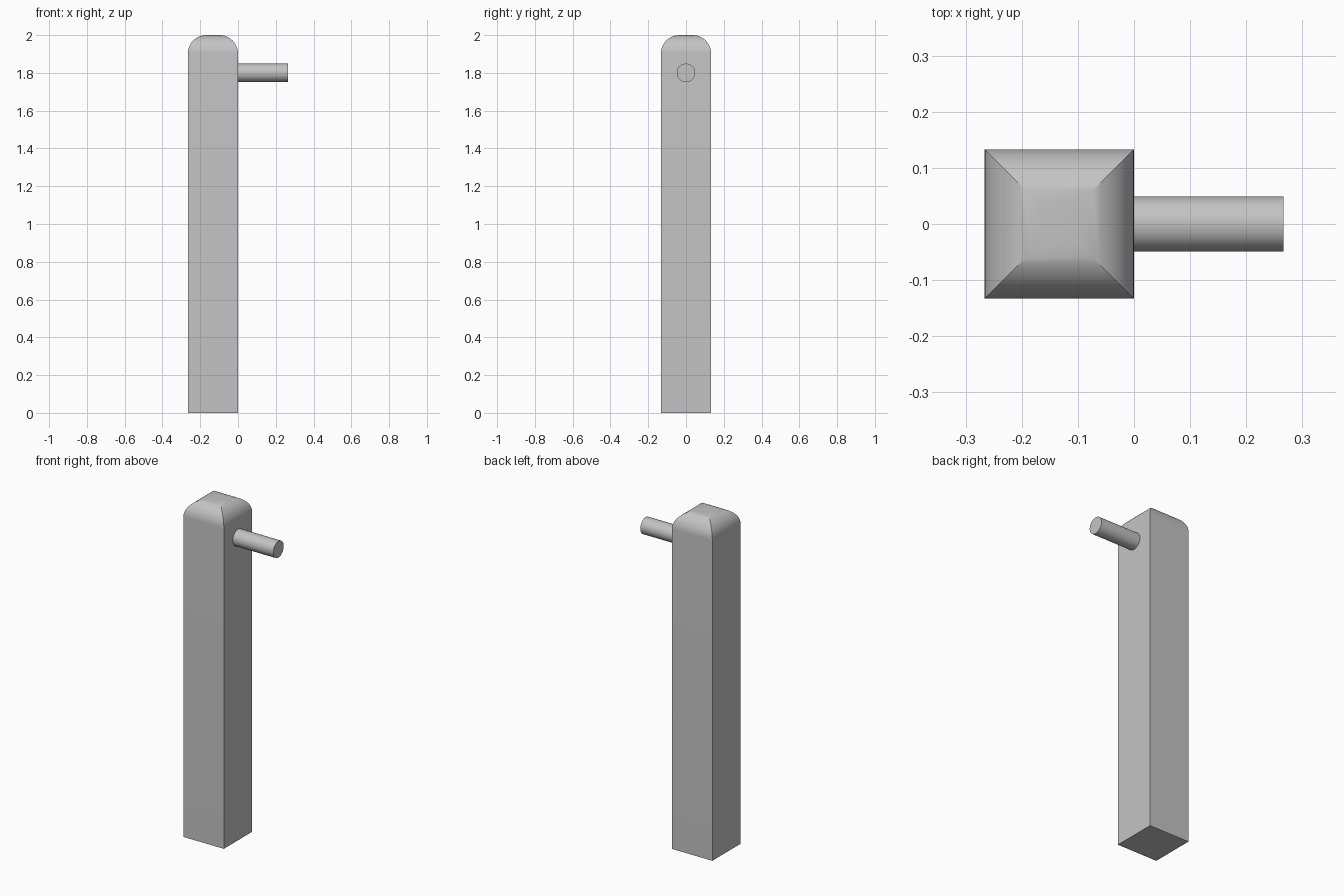
import bpy
import bmesh
import math

cube = bpy.data.objects.get("Cube")
if cube:
    bpy.data.objects.remove(cube, do_unlink=True)

HALF = 0.133      # half width of the square post
HEIGHT = 2.0
ROUND = 0.098     # radius of the rounded top
STEPS = 12

grey = bpy.data.materials.new("plain_grey")
grey.use_nodes = True
colour = (0.55, 0.55, 0.55, 1)
grey.diffuse_color = colour
grey.node_tree.nodes["Principled BSDF"].inputs["Base Color"].default_value = colour


def finish(obj):
    obj.data.materials.append(grey)
    bpy.ops.object.select_all(action="DESELECT")
    obj.select_set(True)
    bpy.context.view_layer.objects.active = obj
    bpy.ops.object.shade_smooth_by_angle(angle=math.radians(25))


# Square post: stacked square rings, with mitred rounding at the top
levels = [(HALF, 0)]
for i in range(STEPS + 1):
    a = math.pi / 2 * i / STEPS
    levels.append((HALF - ROUND * (1 - math.cos(a)),
                   HEIGHT - ROUND * (1 - math.sin(a))))
bm = bmesh.new()
corners = [(-1, -1), (1, -1), (1, 1), (-1, 1)]
rings = [[bm.verts.new((sx * h, sy * h, z)) for sx, sy in corners]
         for h, z in levels]
for low, high in zip(rings, rings[1:]):
    for k in range(4):
        n = (k + 1) % 4
        bm.faces.new((low[k], low[n], high[n], high[k]))
bm.faces.new(rings[0][::-1])
bm.faces.new(rings[-1])
mesh = bpy.data.meshes.new("post")
bm.to_mesh(mesh)
bm.free()
post = bpy.data.objects.new("post", mesh)
post.location.x = -HALF
bpy.context.collection.objects.link(post)
finish(post)

# Round peg standing out from the left side
bpy.ops.mesh.primitive_cylinder_add(
    vertices=48, radius=0.049, depth=2 * HALF,
    location=(HALF, 0, 1.8), rotation=(0, math.pi / 2, 0))
peg = bpy.context.object
peg.name = "peg"
finish(peg)
